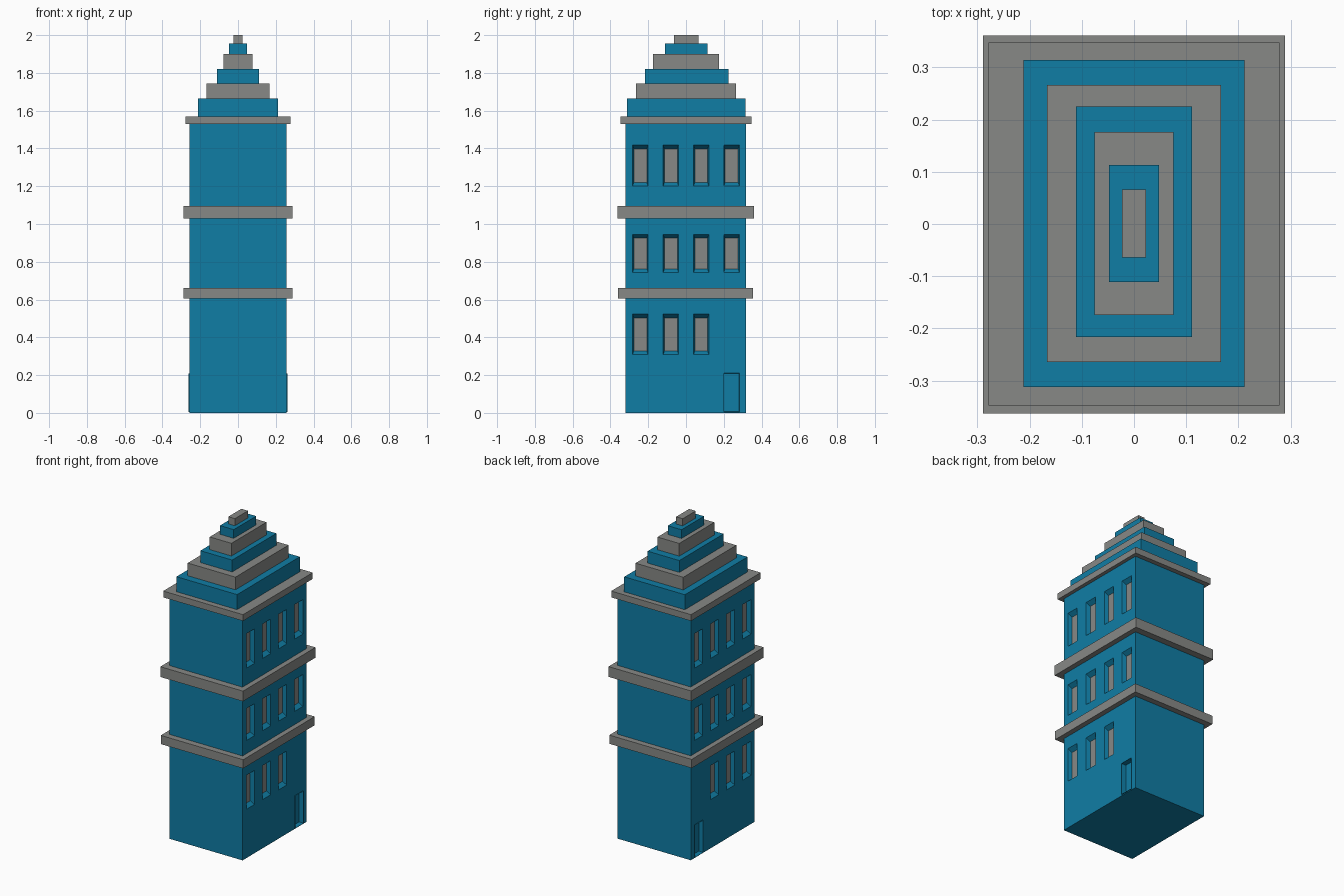
import bpy, bmesh
from mathutils import Vector

cube = bpy.data.objects.get("Cube")
if cube:
    bpy.data.objects.remove(cube, do_unlink=True)


def material(name, color):
    m = bpy.data.materials.new(name)
    m.use_nodes = True
    m.diffuse_color = color
    m.node_tree.nodes["Principled BSDF"].inputs["Base Color"].default_value = color
    return m


BLUE = material("wall blue", (0.005, 0.205, 0.375, 1))
GREY = material("stone grey", (0.245, 0.25, 0.24, 1))


def finish(name, bm, mats):
    mesh = bpy.data.meshes.new(name)
    bm.to_mesh(mesh)
    bm.free()
    for m in mats:
        mesh.materials.append(m)
    obj = bpy.data.objects.new(name, mesh)
    bpy.context.collection.objects.link(obj)
    return obj


def box(hx, y0, y1, z0, z1):
    bm = bmesh.new()
    bmesh.ops.create_cube(bm, size=1)
    for v in bm.verts:
        v.co = ((hx if v.co.x > 0 else -hx),
                (y1 if v.co.y > 0 else y0),
                (z1 if v.co.z > 0 else z0))
    return bm


def slab(name, mat, hx, y0, y1, z0, z1):
    return finish(name, box(hx, y0, y1, z0, z1), [mat])


def step(bm, face, margin_y, margin_z, depth):
    """Inset a side wall face by separate margins, then push it in by depth."""
    mid = face.calc_center_median()
    side = 1 if mid.x > 0 else -1
    bmesh.ops.inset_individual(bm, faces=[face], thickness=0.001)
    for v in face.verts:
        v.co += Vector((-side * depth,
                        (0.001 - margin_y) * (1 if v.co.y > mid.y else -1),
                        (0.001 - margin_z) * (1 if v.co.z > mid.z else -1)))


# Opening layout on both long walls
columns = [(-0.283, -0.201), (-0.121, -0.039), (0.04, 0.121), (0.2, 0.283)]
rows = [(0.308, 0.523), (0.743, 0.945), (1.2, 1.418)]
door_y, door_z = columns[-1], (0.005, 0.21)
windows = [(c, r) for r in rows for c in columns if (c, r) != (columns[-1], rows[0])]

# Tower walls, cut along the edges of every opening
bm = box(0.256, -0.32, 0.318, 0, 1.55)
cuts = [((0, y, 0), (0, 1, 0)) for c in columns for y in c]
cuts += [((0, 0, z), (0, 0, 1)) for r in rows + [door_z] for z in r]
for co, no in cuts:
    bmesh.ops.bisect_plane(bm, geom=bm.verts[:] + bm.edges[:] + bm.faces[:],
                           plane_co=co, plane_no=no)
bm.normal_update()


def inside(p, ys, zs):
    return ys[0] < p.y < ys[1] and zs[0] < p.z < zs[1]


# Sloped window recesses with grey panes, and rimmed door recesses
for face in [f for f in bm.faces if abs(f.normal.x) > 0.9]:
    mid = face.calc_center_median()
    if inside(mid, door_y, door_z):
        step(bm, face, 0.001, 0.001, -0.005)
        step(bm, face, 0.002, 0.002, 0.03)
    elif any(inside(mid, c, r) for c, r in windows):
        step(bm, face, 0.007, 0.02, 0.025)
        face.material_index = 1
finish("tower_walls", bm, [BLUE, GREY])

# Stone ledges between the storeys
slab("lower_ledge", GREY, 0.288, -0.36, 0.355, 0.605, 0.66)
slab("middle_ledge", GREY, 0.289, -0.363, 0.361, 1.03, 1.095)
slab("cornice", GREY, 0.279, -0.348, 0.348, 1.53, 1.57)

# Stepped roof in alternating colours
tiers = [(0.212, -0.312, 0.314, 1.57, 1.665), (0.167, -0.264, 0.266, 1.665, 1.745),
         (0.111, -0.217, 0.225, 1.745, 1.82), (0.076, -0.174, 0.176, 1.82, 1.9),
         (0.048, -0.111, 0.113, 1.9, 1.955), (0.023, -0.064, 0.066, 1.955, 2)]
for i, t in enumerate(tiers):
    slab(f"roof_tier_{i + 1}", GREY if i % 2 else BLUE, *t)
